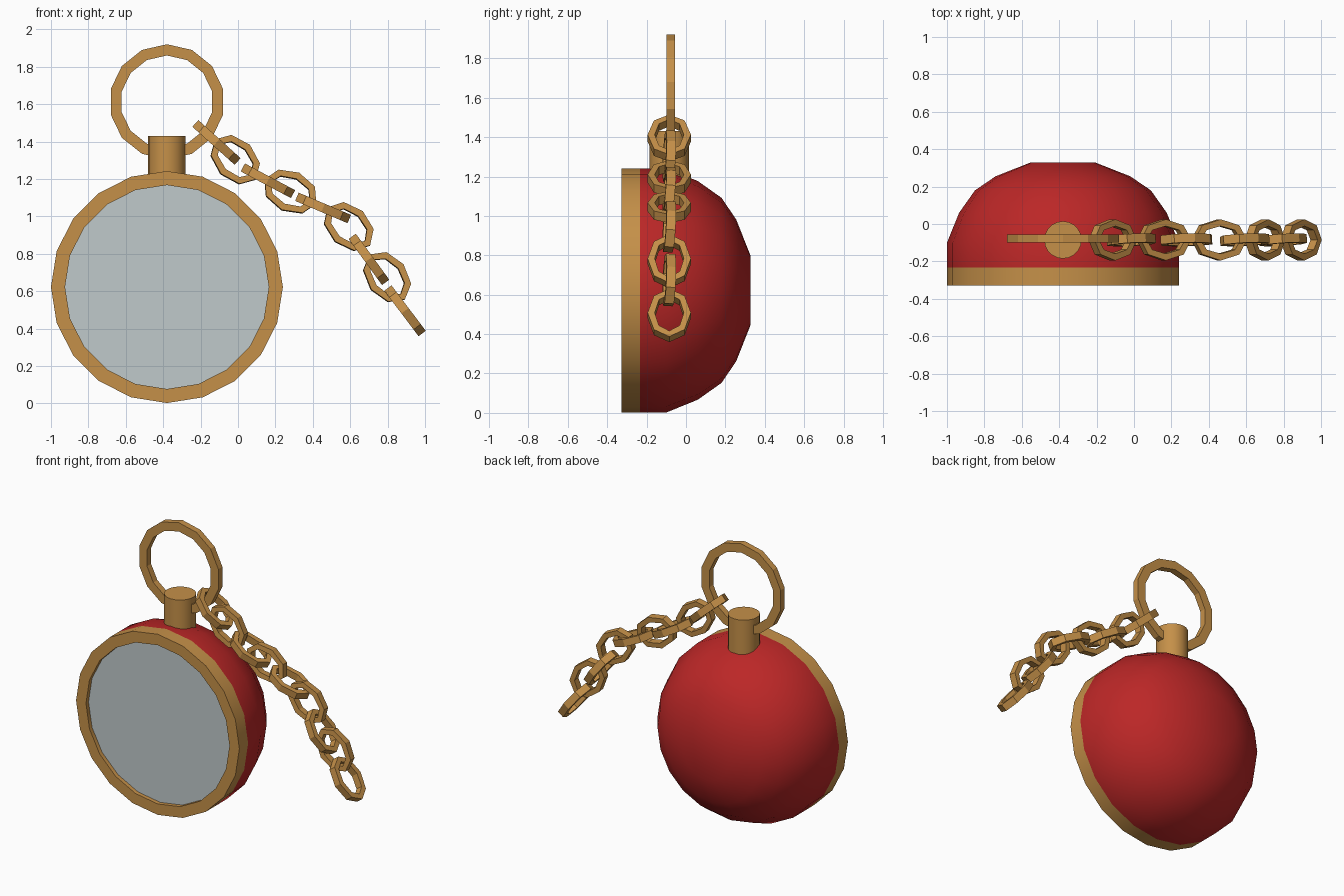
import bpy, bmesh, math
from mathutils import Matrix, Vector

if "Cube" in bpy.data.objects:
    bpy.data.objects.remove(bpy.data.objects["Cube"])


def material(name, rgb):
    m = bpy.data.materials.new(name)
    m.diffuse_color = (*rgb, 1)
    m.use_nodes = True
    m.node_tree.nodes["Principled BSDF"].inputs["Base Color"].default_value = m.diffuse_color
    return m


GOLD = material("gold", (0.56, 0.28, 0.066))
RED = material("red enamel", (0.50, 0.02, 0.02))
GLASS = material("pale glass", (0.53, 0.59, 0.60))


def finish(name, bm, mat, smooth=False):
    bmesh.ops.remove_doubles(bm, verts=bm.verts, dist=1e-5)
    bmesh.ops.recalc_face_normals(bm, faces=bm.faces)
    me = bpy.data.meshes.new(name)
    bm.to_mesh(me)
    bm.free()
    me.materials.append(mat)
    ob = bpy.data.objects.new(name, me)
    bpy.context.collection.objects.link(ob)
    if smooth:
        bpy.ops.object.select_all(action='DESELECT')
        ob.select_set(True)
        bpy.context.view_layer.objects.active = ob
        bpy.ops.object.shade_smooth_by_angle(angle=math.radians(32))
    return ob


def lathe(name, profile, mat, sides, centre, closed=False, smooth=True, cap=False):
    """Turn (radius, depth) points around the y axis."""
    bm = bmesh.new()
    rings = []
    for r, y in profile:
        rings.append([bm.verts.new(Vector(centre) + Vector((
            r * math.sin(2 * math.pi * i / sides), y,
            r * math.cos(2 * math.pi * i / sides)))) for i in range(sides)])
    pairs = list(zip(rings, rings[1:]))
    if closed:
        pairs.append((rings[-1], rings[0]))
    for a, b in pairs:
        for i in range(sides):
            j = (i + 1) % sides
            bm.faces.new((a[i], a[j], b[j], b[i]))
    if cap:
        bm.faces.new(rings[-1])
    return finish(name, bm, mat, smooth)


# Case: gold bezel, recessed glass, domed red back
C = (-0.38, 0, 0.622)
lathe("bezel", [(0.545, -0.30), (0.545, -0.328), (0.62, -0.328), (0.62, -0.233)],
      GOLD, 20, C)
lathe("glass", [(0.546, -0.30)], GLASS, 20, C, cap=True, smooth=False)
lathe("red_case", [(0.62, -0.233), (0.62, -0.10), (0.555, 0.06), (0.47, 0.18),
                   (0.36, 0.255), (0.175, 0.328)], RED, 20, C, cap=True)

# Crown stem on top
bm = bmesh.new()
bmesh.ops.create_cone(bm, cap_ends=True, segments=20, radius1=0.1, radius2=0.1,
                      depth=0.27, matrix=Matrix.Translation((-0.38, -0.085, 1.295)))
finish("stem", bm, GOLD, True)

# Large hanging ring
lathe("hanging_ring", [(0.248, -0.022), (0.308, -0.022), (0.308, 0.022), (0.248, 0.022)],
      GOLD, 14, (-0.38, -0.077, 1.612), closed=True, smooth=False)


def chain_link(name, x, z, slope, twist):
    """Eight-sided oval link with a square section."""
    bm = bmesh.new()
    section = [(0, -0.024), (0, 0.024), (0.036, 0.024), (0.036, -0.024)]
    rows = []
    for i in range(8):
        a = i * math.pi / 4
        rows.append([bm.verts.new(((0.152 - d) * math.cos(a),
                                   (0.11 - d) * math.sin(a), h)) for d, h in section])
    for i in range(8):
        a, b = rows[i], rows[(i + 1) % 8]
        for k in range(4):
            n = (k + 1) % 4
            bm.faces.new((a[k], a[n], b[n], b[k]))
    bm.transform(Matrix.Translation((x, -0.085, z))
                 @ Matrix.Rotation(math.radians(slope), 4, 'Y')
                 @ Matrix.Rotation(math.radians(twist), 4, 'X'))
    finish(name, bm, GOLD)


# Chain: links alternate edge-on and face-on (x, z, downward slope)
links = [(-0.115, 1.395, 42), (-0.015, 1.303, 45), (0.16, 1.19, 28),
         (0.28, 1.132, 25), (0.455, 1.045, 23), (0.592, 0.945, 42),
         (0.70, 0.77, 54), (0.797, 0.675, 52), (0.893, 0.495, 53)]
for i, (x, z, s) in enumerate(links):
    chain_link(f"chain_link_{i + 1}", x, z, s, 84 if i % 2 else 0)
